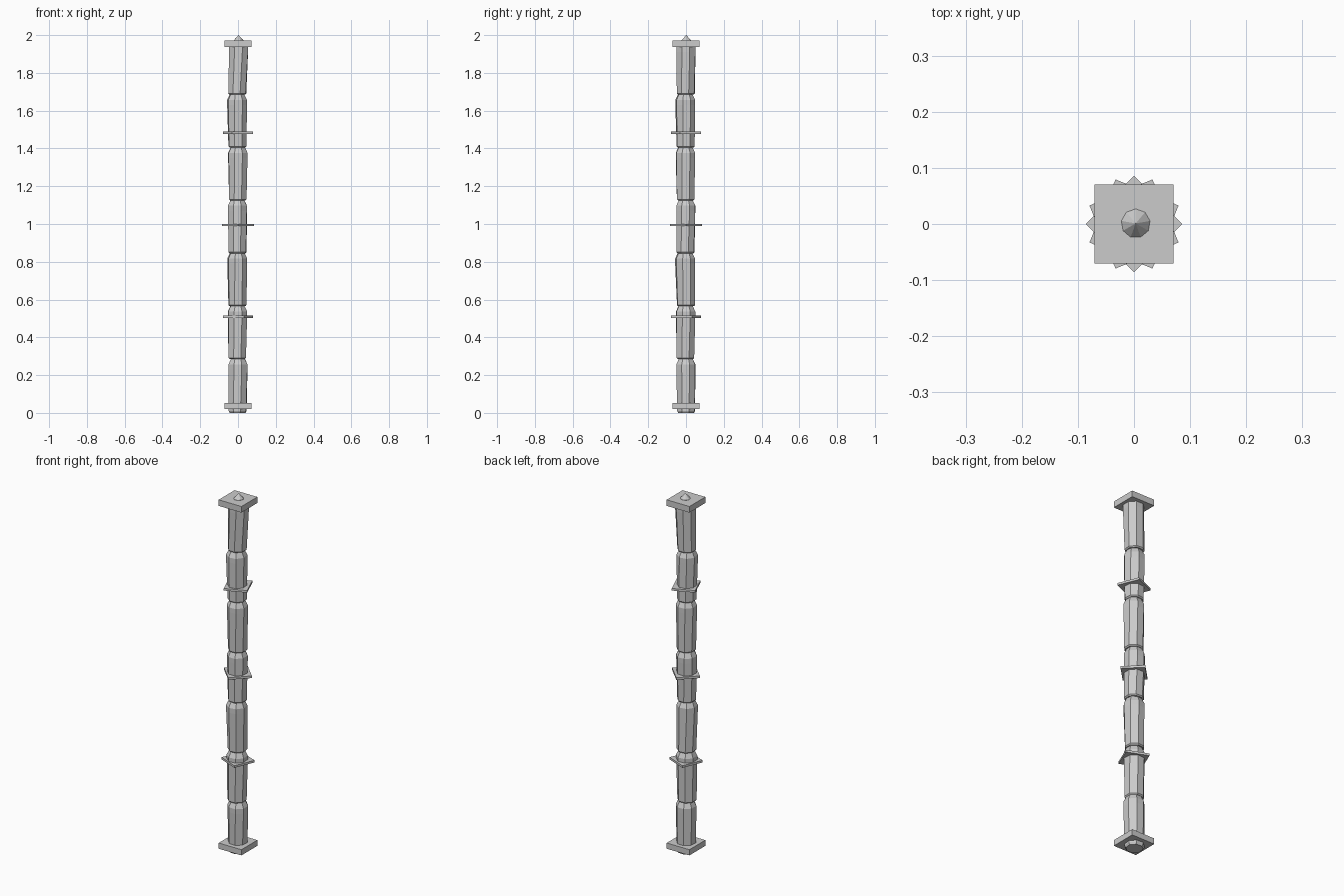
import bpy, math

if "Cube" in bpy.data.objects:
    bpy.data.objects.remove(bpy.data.objects["Cube"])

stone = bpy.data.materials.new("plain grey")
stone.diffuse_color = (0.6, 0.6, 0.6, 1)
stone.use_nodes = True
stone.node_tree.nodes["Principled BSDF"].inputs["Base Color"].default_value = stone.diffuse_color


def mesh_object(name, verts, faces):
    me = bpy.data.meshes.new(name)
    me.from_pydata(verts, [], faces)
    me.materials.append(stone)
    ob = bpy.data.objects.new(name, me)
    bpy.context.collection.objects.link(ob)
    return ob


def loft(name, rings, n):
    """Flat-sided solid from rings of (z, radius, turn, dx, dy)."""
    verts, faces = [], []
    for z, r, turn, dx, dy in rings:
        for i in range(n):
            a = math.radians(turn) + 2 * math.pi * i / n
            verts.append((dx + r * math.cos(a), dy + r * math.sin(a), z))
    for k in range(len(rings) - 1):
        for i in range(n):
            j = (i + 1) % n
            faces.append((k * n + i, k * n + j, (k + 1) * n + j, (k + 1) * n + i))
    faces.append(tuple(reversed(range(n))))
    last = (len(rings) - 1) * n
    faces.append(tuple(range(last, last + n)))
    return mesh_object(name, verts, faces)


# Stalk segments: slightly leaning, each narrowing to a neck at the top
SEG = 0.28
lean = [(-0.002, 0.001), (-0.004, -0.003), (-0.003, 0.000), (-0.002, -0.003),
        (-0.001, -0.002), (-0.003, -0.002), (-0.004, -0.001)]
lean_top = [(0.000, -0.001), (-0.003, -0.002), (-0.004, -0.005), (-0.003, -0.001),
            (-0.001, -0.003), (-0.005, -0.004), (0.003, 0.000)]
for s in range(7):
    z = 0.005 + s * SEG
    (bx, by), (tx, ty) = lean[s], lean_top[s]
    t = 22.5 + (s % 3 - 1) * 5
    foot = 0.0 if s == 0 else z
    loft(f"stalk_segment_{s + 1}", [
        (foot, 0.044, t, bx, by),
        (z + 0.006, 0.050, t, bx, by),
        (z + 0.225, 0.054, t + 4, tx, ty),
        (z + 0.252, 0.054, t + 4, tx, ty),
        (z + SEG, 0.040, t + 4, tx, ty)], 8)

# Pointed tip
loft("pointed_tip", [(1.955, 0.026, 10, 0.003, 0.001), (1.972, 0.026, 10, 0.003, 0.001),
                     (2.0, 0.0005, 10, 0.003, 0.001)], 9)


# Square plates: base, cap and three thin turned collars
def plate(name, z0, z1, half_diag, turn):
    loft(name, [(z0, half_diag, turn, 0, 0), (z1, half_diag, turn, 0, 0)], 4)


plate("base_plate", 0.02, 0.052, 0.0995, 45)
plate("cap_plate", 1.937, 1.971, 0.0995, 45)
for i, (zc, turn) in enumerate([(0.509, 22.5), (0.995, 0), (1.483, 67.5)]):
    plate(f"collar_{i + 1}", zc - 0.006, zc + 0.006, 0.086, turn)
